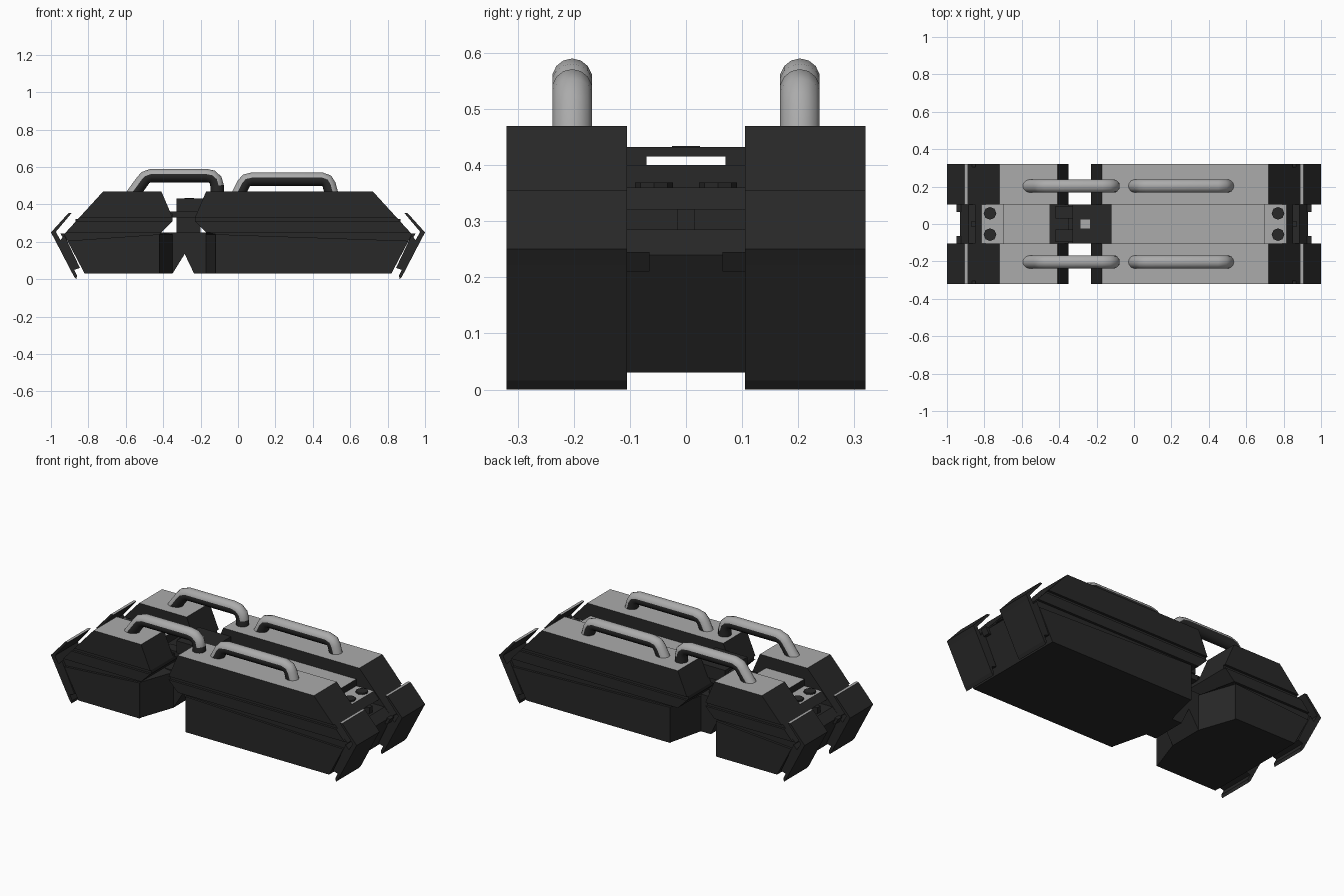
import bpy, bmesh, math
from mathutils import Vector

if "Cube" in bpy.data.objects:
    bpy.data.objects.remove(bpy.data.objects["Cube"])


def material(name, c):
    m = bpy.data.materials.new(name)
    m.diffuse_color = (c, c, c, 1)
    m.use_nodes = True
    m.node_tree.nodes["Principled BSDF"].inputs["Base Color"].default_value = m.diffuse_color
    return m


DARK = material("dark charcoal", 0.021)
LIGHT = material("light grey", 0.41)


def finish(bm, name, rule):
    bmesh.ops.recalc_face_normals(bm, faces=bm.faces)
    bm.normal_update()
    for f in bm.faces:
        f.material_index = 1 if rule(f) else 0
    me = bpy.data.meshes.new(name)
    bm.to_mesh(me)
    bm.free()
    me.materials.append(DARK)
    me.materials.append(LIGHT)
    ob = bpy.data.objects.new(name, me)
    bpy.context.collection.objects.link(ob)
    return ob


def top_light(f):
    return f.normal.z > 0.9 and f.calc_center_median().z > 0.35


def all_dark(f):
    return False


def prism(name, pts, y0, y1, s=1, rule=all_dark, pts1=None):
    """Extrude an x/z profile from y0 to y1 (pts1: end profile); s mirrors in x."""
    bm = bmesh.new()
    a = [bm.verts.new((s * x, y0, z)) for x, z in pts]
    b = [bm.verts.new((s * x, y1, z)) for x, z in (pts1 or pts)]
    n = len(pts)
    bm.faces.new(a)
    bm.faces.new(b)
    for i in range(n):
        bm.faces.new((a[i], a[(i + 1) % n], b[(i + 1) % n], b[i]))
    return finish(bm, name, rule)


def box(name, x0, x1, y0, y1, z0, z1, rule=all_dark):
    return prism(name, [(x0, z0), (x1, z0), (x1, z1), (x0, z1)], y0, y1, 1, rule)


def tube(name, path, y, r=0.036, n=14):
    """Handle swept along an x/z path; only upward faces are light."""
    bm = bmesh.new()
    P = [Vector((x, 0, z)) for x, z in path]
    rings = []
    for i, p in enumerate(P):
        t = (P[min(i + 1, len(P) - 1)] - P[max(i - 1, 0)]).normalized()
        u = Vector((-t.z, 0, t.x))
        rings.append([bm.verts.new(p + Vector((0, y, 0))
                      + u * r * math.cos(2 * math.pi * k / n)
                      + Vector((0, r * math.sin(2 * math.pi * k / n), 0)))
                      for k in range(n)])
    for a, b in zip(rings, rings[1:]):
        for k in range(n):
            bm.faces.new((a[k], a[(k + 1) % n], b[(k + 1) % n], b[k]))
    bm.faces.new(rings[0])
    bm.faces.new(rings[-1])
    ob = finish(bm, name, lambda f: f.normal.z > 0.03)
    bpy.ops.object.select_all(action='DESELECT')
    ob.select_set(True)
    bpy.context.view_layer.objects.active = ob
    bpy.ops.object.shade_smooth_by_angle(angle=math.radians(45))


# Two hull sections: (name, x sign, top/mid/waist/low inner x, corner cut)
for nm, s, top, mid, waist, low, cut in (("long", 1, -0.17, -0.23, -0.17, -0.17, 0.05),
                                         ("short", -1, 0.41, 0.35, 0.41, 0.35, 0.07)):
    upper = [(mid, 0.33), (mid, 0.31), (waist, 0.25)]
    inner = upper + [(low, 0.24), (low, 0.03)]
    inner_cut = upper + [(low + cut, 0.24), (low + cut, 0.03)]
    outer = [(0.82, 0.03), (0.93, 0.24), (0.72, 0.47)]
    for sy in (1, -1):
        # side block and its raised side panels
        prism(nm + "_side_block", [(top, 0.47)] + inner + outer,
              sy * 0.105, sy * 0.306, s, top_light, [(top, 0.47)] + inner_cut + outer)
        y0, y1 = sy * 0.306, sy * 0.32
        prism(nm + "_upper_panel", [(top, 0.47), (mid, 0.33), (0.848, 0.33), (0.72, 0.47)],
              y0, y1, s, top_light)
        prism(nm + "_middle_panel", [(mid, 0.31), (waist, 0.25), (0.92, 0.25), (0.866, 0.31)],
              y0, y1, s)
        prism(nm + "_lower_panel",
              [(low + cut, 0.24), (low + cut, 0.03), (0.82, 0.03), (0.912, 0.205)], y0, y1, s)
        # bumper flaps, the upper one with a light top edge
        prism(nm + "_lower_bumper",
              [(1, 0.25), (0.985, 0.222), (0.878, 0.016), (0.865, 0), (0.86, 0.018),
               (0.876, 0.05), (0.845, 0.06), (0.928, 0.235), (0.95, 0.21), (0.975, 0.255)],
              sy * 0.105, sy * 0.32, s)
        prism(nm + "_upper_bumper", [(1, 0.25), (0.905, 0.355), (0.888, 0.355), (0.975, 0.252)],
              sy * 0.105, sy * 0.32, s, top_light)
        # bumper bracket beside the open centre
        prism(nm + "_bumper_bracket", [(0.95, 0.245), (0.93, 0.21), (0.89, 0.21), (0.91, 0.245)],
              sy * 0.065, sy * 0.105, s)
    # sunken centre with a step and a slot at the outer end
    step = [(0.82, 0.03), (0.93, 0.24), (0.885, 0.285), (0.80, 0.285), (0.80, 0.32),
            (0.85, 0.32), (0.815, 0.36), (0.70, 0.36), (0.70, 0.40)]
    floor = [(0.45, 0.40), (0.45, 0.35), (mid, 0.35)] if s < 0 else [(-0.20, 0.40)]
    prism(nm + "_centre", floor + inner + step, -0.105, 0.105, s,
          top_light if s > 0 else lambda f: top_light(f) and f.calc_center_median().x < -0.45)
    box(nm + "_slot_peg", min(s * 0.79, s * 0.87), max(s * 0.79, s * 0.87),
        -0.015, 0.015, 0.28, 0.322)
    # low bolts on the end step
    for y in (-0.057, 0.057):
        bm = bmesh.new()
        bmesh.ops.create_cone(bm, cap_ends=True, segments=8, radius1=0.034,
                              radius2=0.034, depth=0.012)
        bmesh.ops.translate(bm, verts=bm.verts, vec=(s * 0.77, y, 0.363))
        finish(bm, nm + "_end_bolt", all_dark)

# Joint between the sections
prism("joint_base", [(-0.42, 0.25), (-0.35, 0.03), (-0.285, 0.135), (-0.235, 0.03),
                     (-0.17, 0.03), (-0.17, 0.25)], -0.104, 0.104)
box("joint_post", -0.33, -0.20, -0.07, 0.07, 0.24, 0.36)
box("joint_cap", -0.33, -0.12, -0.105, 0.105, 0.415, 0.432)
box("joint_cap_inset", -0.285, -0.235, -0.025, 0.025, 0.43, 0.434, top_light)
for sy in (1, -1):
    box("joint_wall", -0.33, -0.12, sy * 0.07, sy * 0.105, 0.36, 0.42)
    box("joint_link", -0.42, -0.19, sy * 0.03, sy * 0.095, 0.33, 0.362)

# Handles
for y in (-0.203, 0.203):
    tube("long_handle", [(0.0, 0.45), (0.03, 0.51), (0.045, 0.528), (0.075, 0.535),
                         (0.45, 0.535), (0.475, 0.526), (0.487, 0.505), (0.502, 0.45)], y)
    tube("short_handle", [(-0.565, 0.45), (-0.51, 0.525), (-0.495, 0.543), (-0.465, 0.554),
                          (-0.17, 0.554), (-0.14, 0.548), (-0.12, 0.53), (-0.112, 0.50),
                          (-0.112, 0.45)], y)
